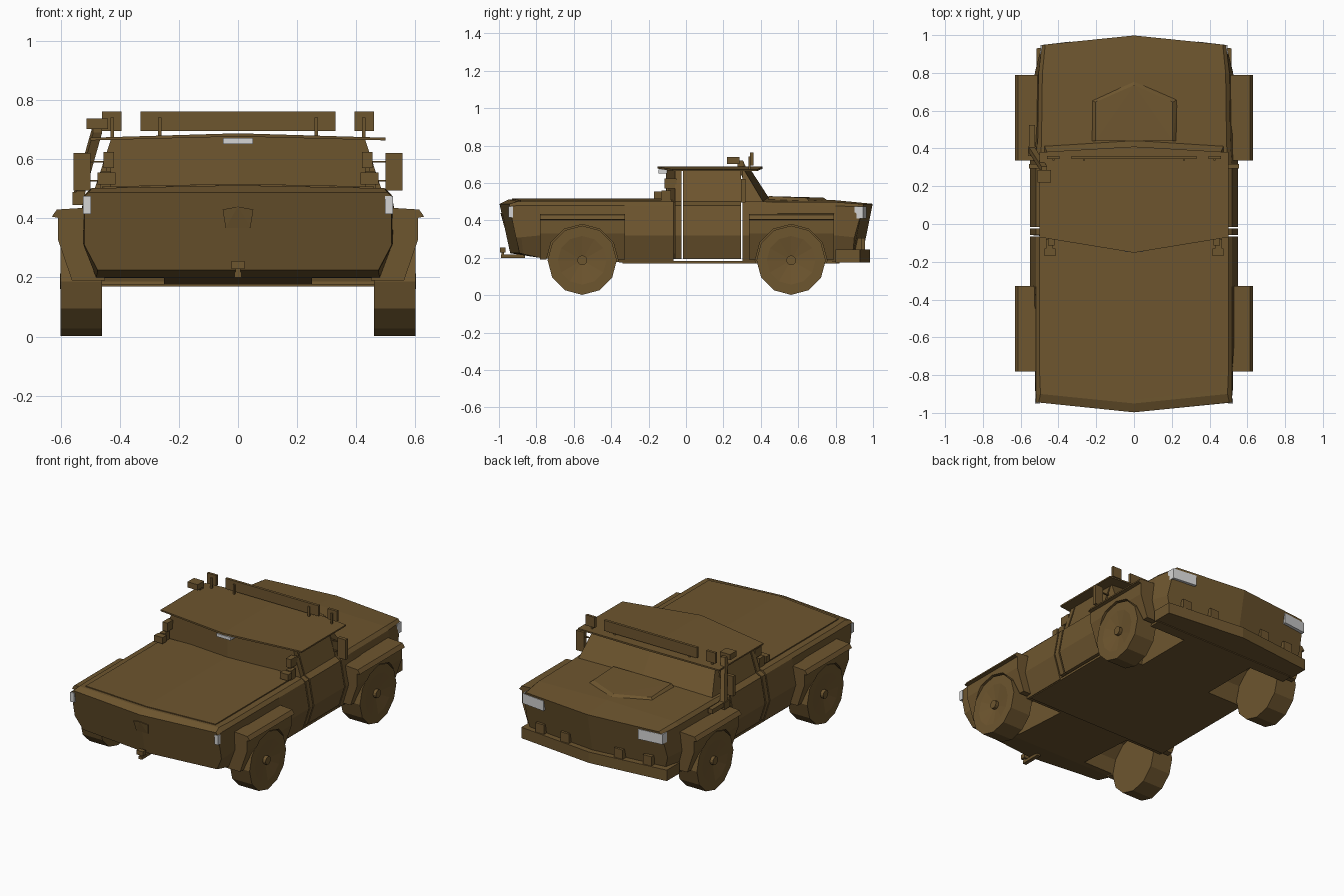
import bpy, bmesh, math

if "Cube" in bpy.data.objects:
    bpy.data.objects.remove(bpy.data.objects["Cube"])

def material(name, c):
    m = bpy.data.materials.new(name)
    m.diffuse_color = (*c, 1)
    m.use_nodes = True
    m.node_tree.nodes["Principled BSDF"].inputs["Base Color"].default_value = m.diffuse_color
    return m

TAN = material("brown_paint", (0.155, 0.092, 0.028))
LAMP = material("lamp_white", (0.66, 0.66, 0.66))

def finish(name, bm, mat=TAN):
    bmesh.ops.recalc_face_normals(bm, faces=bm.faces)
    me = bpy.data.meshes.new(name)
    bm.to_mesh(me)
    bm.free()
    me.materials.append(mat)
    ob = bpy.data.objects.new(name, me)
    bpy.context.collection.objects.link(ob)
    return ob

def bridge(bm, rings):
    m = len(rings[0])
    for a, b in zip(rings, rings[1:]):
        for i in range(m):
            j = (i + 1) % m
            bm.faces.new((a[i], a[j], b[j], b[i]))

def loft(name, halves, mat=TAN):
    """Skin half cross-sections (bottom centre to top centre), mirrored in x."""
    bm = bmesh.new()
    n = len(halves[0])
    rings = []
    for h in halves:
        full = list(h) + [(-x, y, z) for x, y, z in h[-2:0:-1]]
        rings.append([bm.verts.new(p) for p in full])
    bridge(bm, rings)
    for r in (rings[0], rings[-1]):
        bm.faces.new(r[:n])
        bm.faces.new(r[n - 1:] + [r[0]])
    return finish(name, bm, mat)

def hull(name, pts, mat=TAN):
    bm = bmesh.new()
    for p in pts:
        bm.verts.new(p)
    bmesh.ops.convex_hull(bm, input=bm.verts)
    bmesh.ops.dissolve_limit(bm, angle_limit=0.01, verts=bm.verts, edges=bm.edges)
    return finish(name, bm, mat)

def box(name, x, y, z, mat=TAN):
    return hull(name, [(a, b, c) for a in x for b in y for c in z], mat)

def capped(name, point_rings):
    bm = bmesh.new()
    rings = [[bm.verts.new(p) for p in r] for r in point_rings]
    bridge(bm, rings)
    bm.faces.new(rings[0])
    bm.faces.new(rings[-1])
    return finish(name, bm)

def lathe(name, profile, y, z, s, sides=12):
    """Revolve (radius, x) pairs about an axle along x."""
    turn = [2 * math.pi * i / sides for i in range(sides)]
    return capped(name, [[(s * x, y + r * math.sin(t), z - r * math.cos(t)) for t in turn]
                         for r, x in profile])

def tube(name, pts, h):
    for i, (a, b) in enumerate(zip(pts, pts[1:])):
        hull(f"{name}_{i}", [(p[0] + u * h, p[1] + v * h, p[2] + w * h)
             for p in (a, b) for u in (-1, 1) for v in (-1, 1) for w in (-1, 1)])

def side(y, zb=.175, xb=.505, xm=.55, xt=.50, zt=.50, crown=.512):
    return [(0, y, zb), (xb, y, zb), (xm, y, .32), (xt + .02, y, zt - .02),
            (xt, y, zt), (0, y, crown)]

# Bed section with sloping V-shaped tailgate
bed = loft("bed_body", [
    [(0, -.94, .225), (.475, -.89, .225), (.52, -.91, .31), (.52, -.945, .475),
     (.505, -.945, .488), (0, -.997, .488)],
    [(0, -.91, .22), (.475, -.87, .22), (.523, -.88, .31), (.52, -.90, .48),
     (.495, -.90, .502), (0, -.95, .512)],
    side(-.78, .2, .48, .525), side(-.33), side(-.066)])

# Nose section with hood and sloping front
nose = loft("hood_body", [
    side(.301, crown=.52), side(.42, crown=.524, xt=.49),
    side(.80, .18, .49, .525, .485, .498, .508),
    [(0, .94, .2), (.47, .89, .2), (.50, .90, .31), (.488, .945, .472),
     (.47, .95, .487), (0, .998, .489)]])

# Door and rear pillar sections, with open seams between them
def cab(y0, y1, name, v=0):
    def ring(y, k):
        return [(0, y - k, .194), (.51, y, .194), (.55, y, .32), (.52, y, .48),
                (.485, y, .50), (.43, y, .668), (0, y - k, .682)]
    loft(name, [ring(y0, v), ring(y1, 0)])
cab(-.058, -.025, "rear_pillar", .05)
cab(-.016, .293, "doors")

# Windshield wedge
loft("windshield", [
    [(0, .301, .49), (.48, .301, .49), (.43, .301, .668), (0, .301, .68)],
    [(0, .45, .51), (.475, .415, .495), (.43, .312, .668), (0, .34, .68)]])

# Roof plate with pointed front and rear edges
def roof_ring(yc, ye):
    return [(0, yc, .677), (.5, ye, .664), (.5, ye, .673), (0, yc, .688)]
loft("roof", [roof_ring(-.152, -.07), roof_ring(.41, .38)])

# Floor
floor = box("floor", (-.5, .5), (-.34, .82), (.17, .184))

# Bed cover
loft("bed_cover", [
    [(0, -.93, .50), (.46, -.885, .49), (.46, -.885, .508), (0, -.93, .517)],
    [(0, -.075, .50), (.46, -.075, .49), (.46, -.075, .508), (0, -.075, .517)]])

# Wheels, flares and wheel wells
FLARE = [(.45, .19), (.562, .19), (.61, .33), (.61, .402), (.63, .406), (.613, .43), (.5, .437)]
for yc, body, label in ((-.555, bed, "rear"), (.562, nose, "front")):
    for s, sd in ((1, "right"), (-1, "left")):
        lathe(f"{label}_wheel_{sd}", [(.03, .46), (.185, .46), (.185, .60), (.13, .60),
              (.026, .582), (.026, .602)], yc, .187, s)
        flare = capped(f"{label}_flare_{sd}", [[(s * x, y, z) for x, z in FLARE]
                       for y in (yc - .226, yc + .228)])
        cutter = lathe(f"{label}_well_cutter_{sd}", [(.192, .25), (.192, .7)], yc, .187, s)
        cutter.hide_render = True
        cutter.hide_viewport = True
        for ob in (body, flare, floor):
            mod = ob.modifiers.new("wheel_well", 'BOOLEAN')
            mod.operation = 'DIFFERENCE'
            mod.solver = 'EXACT'
            mod.object = cutter

# Front bumper with small blocks on top
hull("front_bumper", [(x, y, z) for x, y in ((0, .985), (.515, .93), (-.515, .93),
     (.515, .80), (-.515, .80)) for z in (.175, .245)])
for x in (-.38, -.19, .19, .38):
    yf = .975 - abs(x) * .1
    box("bumper_block", (x - .03, x + .03), (yf - .06, yf), (.24, .305))

# Hood scoop
hull("hood_scoop", [(.23, .44, .505), (-.23, .44, .505), (.23, .66, .50), (-.23, .66, .50),
     (0, .76, .505), (.205, .44, .53), (-.205, .44, .53), (.205, .645, .521),
     (-.205, .645, .521), (0, .735, .522)])

for s, sd in ((1, "right"), (-1, "left")):
    # Upright headlight wrapping the corner
    hull(f"headlight_{sd}", [(s * x, y, z) for z in (.41, .474) for x, y in (
        (.335, .966), (.495, .947), (.497, .90), (.335, .90))], LAMP)
    # Tail light
    box(f"tail_light_{sd}", (s * .497, s * .524), (-.95, -.925), (.415, .475), LAMP)
    # Mirror with two arms
    box(f"mirror_{sd}", (s * .5, s * .557), (.295, .318), (.495, .622))
    for z in (.527, .592):
        box(f"mirror_arm_{sd}", (s * .44, s * .505), (.302, .311), (z - .003, z + .003))
    # Work light on a stepped bracket behind the cab
    box(f"bracket_{sd}", (s * .43, s * .465), (-.13, -.08), (.50, .56))
    box(f"bracket_arm_{sd}", (s * .42, s * .455), (-.115, -.05), (.57, .625))
    box(f"bracket_post_{sd}", (s * .43, s * .445), (-.105, -.09), (.55, .58))
    box(f"work_light_{sd}", (s * .415, s * .475), (-.17, -.13), (.515, .555))
    # Roof spot light and light bar posts
    box(f"roof_spot_{sd}", (s * .395, s * .46), (.343, .36), (.695, .762))
    box(f"spot_post_{sd}", (s * .42, s * .432), (.335, .345), (.665, .742))
    box(f"bar_post_{sd}", (s * .259, s * .271), (.335, .345), (.67, .742))

# Roof light bar and rear brake light
box("light_bar", (-.33, .33), (.343, .36), (.695, .762))
box("brake_light", (-.05, .05), (-.148, -.08), (.652, .672), LAMP)

# Snorkel on the left side
box("snorkel_base", (-.56, -.517), (.36, .41), (.445, .49))
tube("snorkel_pipe", [(-.54, .51, .475), (-.54, .39, .475), (-.475, .29, .705)], .015)
box("snorkel_head", (-.512, -.44), (.22, .285), (.702, .738))

# Tailgate handle plate and tow hitch
hull("tailgate_handle", [(x, y, z) for x, z, yo in ((0, .44, -.992), (.052, .43, -.985),
     (-.052, .43, -.985), (.042, .368, -.972), (-.042, .368, -.972)) for y in (yo, yo + .02)])
box("hitch_bar", (-.012, .012), (-.99, -.86), (.2, .218))
box("hitch_ball", (-.022, .022), (-.995, -.965), (.228, .255))
box("hitch_pin", (-.008, .008), (-.987, -.973), (.21, .235))
